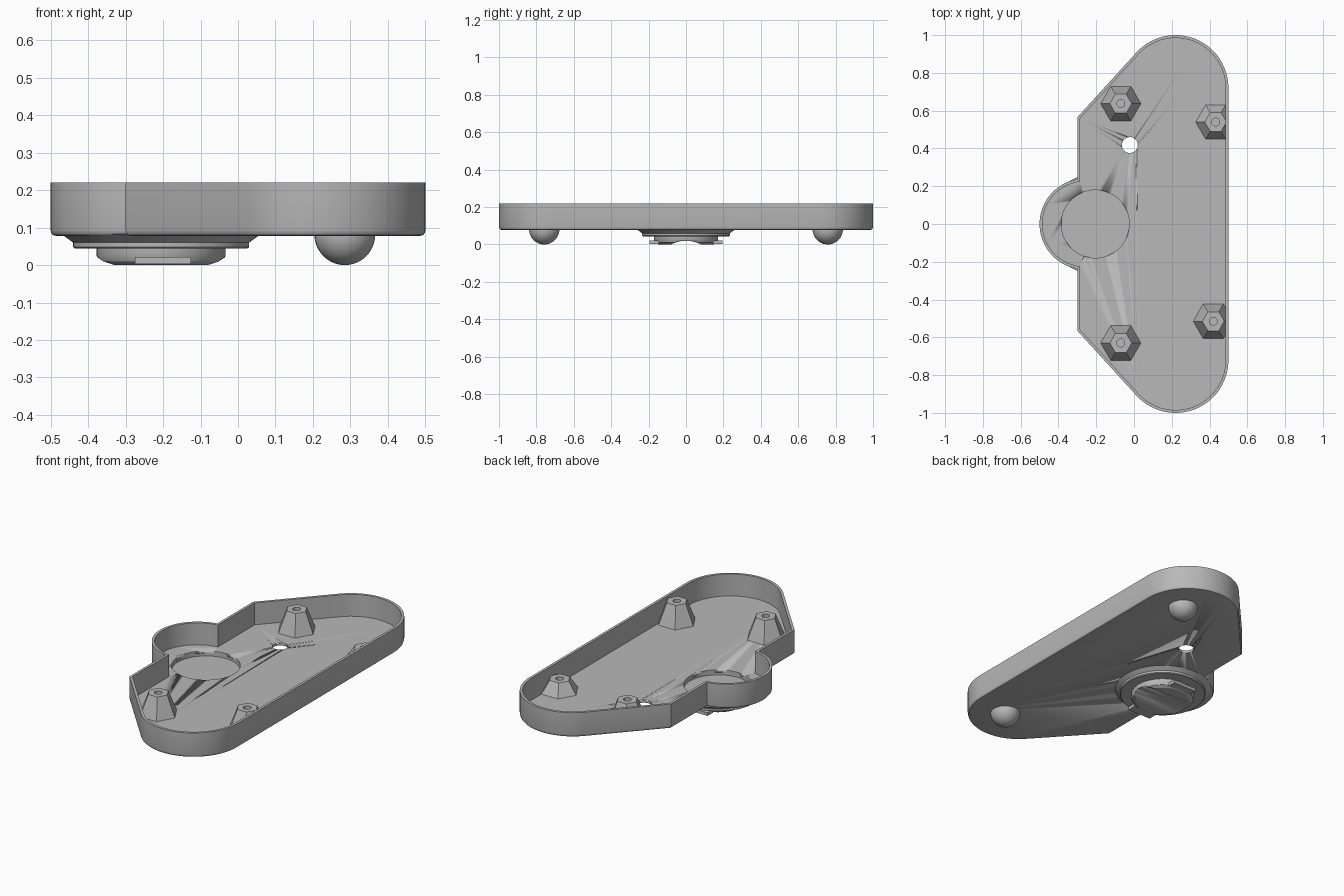
import bpy, bmesh, math
from mathutils import Vector, Matrix

old = bpy.data.objects.get("Cube")
if old:
    bpy.data.objects.remove(old, do_unlink=True)

grey = bpy.data.materials.new("plain grey")
grey.use_nodes = True
tone = (0.48, 0.48, 0.48, 1)
grey.diffuse_color = tone
grey.node_tree.nodes["Principled BSDF"].inputs["Base Color"].default_value = tone


def finish(name, bm):
    """Turn a bmesh into a shaded object."""
    bmesh.ops.recalc_face_normals(bm, faces=bm.faces[:])
    mesh = bpy.data.meshes.new(name)
    bm.to_mesh(mesh)
    bm.free()
    mesh.materials.append(grey)
    ob = bpy.data.objects.new(name, mesh)
    bpy.context.collection.objects.link(ob)
    bpy.ops.object.select_all(action='DESELECT')
    ob.select_set(True)
    bpy.context.view_layer.objects.active = ob
    bpy.ops.object.shade_smooth_by_angle(angle=math.radians(30))
    return ob


def loft(bm, loops):
    """Skin closed loops of equal length and cap both ends."""
    rings = [[bm.verts.new(p) for p in loop] for loop in loops]
    for a, b in zip(rings, rings[1:]):
        for i in range(len(a)):
            j = (i + 1) % len(a)
            bm.faces.new((a[i], a[j], b[j], b[i]))
    bm.faces.new(rings[0])
    bm.faces.new(rings[-1])


def ring(x, y, r, z, n=64, hexed=False):
    """Round loop, or a hexagon sampled at the same angles."""
    pts = []
    for i in range(n):
        a = math.tau * i / n
        k = math.cos(math.pi / 6) / math.cos(a % (math.pi / 3) - math.pi / 6) if hexed else 1
        pts.append((x + r * k * math.cos(a), y + r * k * math.sin(a), z))
    return pts


def cutter(name, bm, target):
    ob = finish(name, bm)
    ob.hide_render = True
    ob.hide_viewport = True
    mod = target.modifiers.new(name, 'BOOLEAN')
    mod.operation = 'DIFFERENCE'
    mod.solver = 'EXACT'
    mod.object = ob


def outline(inset, z):
    """Tray plan: two rounded ends, slanted sides and a round bulge."""
    half = []
    for i in range(25):
        a = math.radians(137 * i / 24)
        r = 0.28 - inset
        half.append((0.22 + r * math.cos(a), 0.72 + r * math.sin(a)))
    x = -0.3 + inset
    half.append((x, 0.565 - 0.4 * inset))
    r, cx = 0.24 - inset, -0.26
    start = math.acos((x - cx) / r)
    for i in range(25):
        a = start + (math.pi - start) * i / 24
        half.append((cx + r * math.cos(a), r * math.sin(a)))
    mirrored = [(px, -py) for px, py in reversed(half[:-1])]
    return [(px, py, z) for px, py in half + mirrored]


# Tray with rounded lower edge, thin walls and inner floor
floor_z, top_z, wall = 0.093, 0.22, 0.015
bm = bmesh.new()
loft(bm, [outline(0.014, 0.078), outline(0.006, 0.080), outline(0.002, 0.085),
          outline(0, 0.093), outline(0, top_z), outline(wall, top_z), outline(wall, floor_z)])
tray = finish("tray", bm)

# Openings in the floor: cable hole and round recess
hub_x = -0.205
for name, x, y, r in (("hole_cutter", -0.022, 0.418, 0.042), ("recess_cutter", hub_x, 0, 0.18)):
    bm = bmesh.new()
    loft(bm, [ring(x, y, r, 0.03), ring(x, y, r, 0.15)])
    cutter(name, bm, tray)

# Conical collar below, whose inside forms the recess
bm = bmesh.new()
loft(bm, [ring(hub_x, 0, r, z) for r, z in (
    (0.18, 0.064), (0.18, 0.084), (0.265, 0.082), (0.235, 0.06), (0.235, 0.048), (0.230, 0.044))])
finish("collar", bm)

# Turning knob with rounded rim and a scooped underside
bm = bmesh.new()
loft(bm, [ring(hub_x, 0, r, z) for r, z in (
    (0.172, 0.05), (0.172, 0.025), (0.165, 0.01), (0.148, 0))])
knob = finish("knob", bm)
bm = bmesh.new()
bmesh.ops.create_cone(bm, cap_ends=True, segments=64, radius1=0.17, radius2=0.17, depth=0.6,
                      matrix=Matrix.Translation((hub_x, 0, -0.15)) @ Matrix.Rotation(math.pi / 2, 4, 'Y'))
cutter("scoop_cutter", bm, knob)

# Knob locking tabs
for side, label in ((1, "back"), (-1, "front")):
    bm = bmesh.new()
    bmesh.ops.create_cube(bm, size=1, matrix=Matrix.Translation((-0.2, side * 0.17, 0.012))
                          @ Matrix.Diagonal((0.15, 0.05, 0.018, 1)))
    finish("knob_tab_" + label, bm)

# Hexagonal screw posts, trimmed where they meet the long wall
posts = (("back_right", -0.07, 0.637, 0.213), ("front_right", -0.07, -0.63, 0.213),
         ("back_left", 0.432, 0.54, 0.163), ("front_left", 0.42, -0.515, 0.213))
for label, x, y, top in posts:
    bm = bmesh.new()
    loft(bm, [ring(x, y, 0.108, floor_z - 0.004, 24, True), ring(x, y, 0.058, top, 24, True),
              ring(x, y, 0.021, top, 24), ring(x, y, 0.021, top - 0.05, 24)])
    cut = bmesh.ops.bisect_plane(bm, geom=bm.verts[:] + bm.edges[:] + bm.faces[:],
                                 plane_co=Vector((0.49, 0, 0)), plane_no=Vector((1, 0, 0)),
                                 clear_outer=True)
    edges = [e for e in cut["geom_cut"] if isinstance(e, bmesh.types.BMEdge)]
    if edges:
        bmesh.ops.holes_fill(bm, edges=edges)
    finish("screw_post_" + label, bm)

# Round feet
for side, label in ((1, "back"), (-1, "front")):
    bm = bmesh.new()
    bmesh.ops.create_uvsphere(bm, u_segments=40, v_segments=24, radius=0.081,
                              matrix=Matrix.Translation((0.285, side * 0.758, 0.081)))
    bmesh.ops.bisect_plane(bm, geom=bm.verts[:] + bm.edges[:] + bm.faces[:],
                           plane_co=Vector((0, 0, 0.085)), plane_no=Vector((0, 0, 1)), clear_outer=True)
    finish("foot_" + label, bm)
